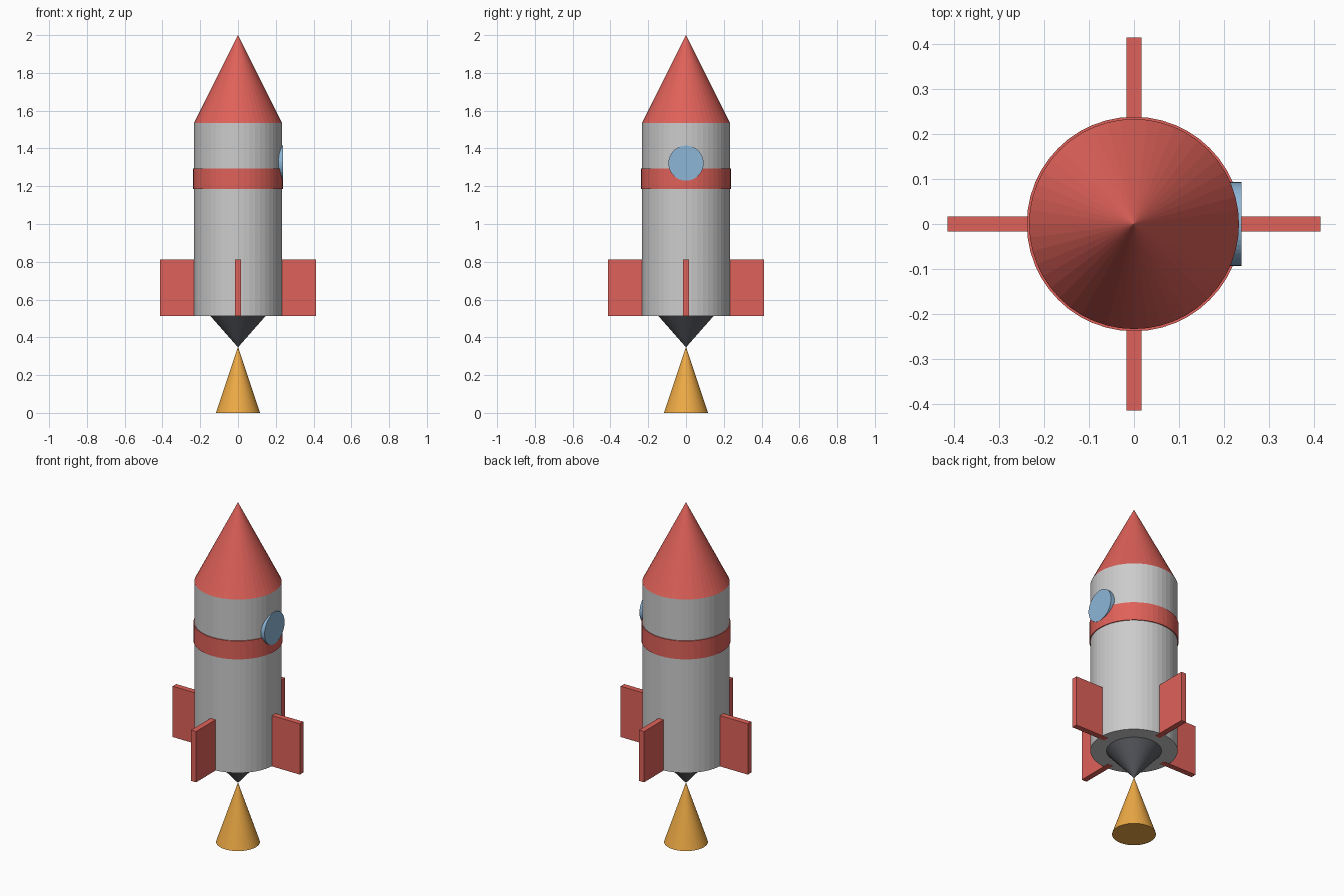
import bpy
from math import pi, cos, sin

if "Cube" in bpy.data.objects:
    bpy.data.objects.remove(bpy.data.objects["Cube"])

SIDES = 48


def colour(name, rgb):
    m = bpy.data.materials.new(name)
    m.diffuse_color = (*rgb, 1)
    m.use_nodes = True
    m.node_tree.nodes["Principled BSDF"].inputs["Base Color"].default_value = m.diffuse_color
    return m


red = colour("red", (0.74, 0.12, 0.10))
blue = colour("blue", (0.27, 0.47, 0.68))
orange = colour("orange", (0.85, 0.40, 0.06))
dark = colour("dark", (0.11, 0.115, 0.13))


def finish(name, mat):
    ob = bpy.context.object
    ob.name = name
    if mat:
        ob.data.materials.append(mat)
    return ob


def cone(name, z0, z1, r0, r1, mat=None):
    """Upright cone or cylinder from z0 to z1."""
    bpy.ops.mesh.primitive_cone_add(vertices=SIDES, radius1=r0, radius2=r1,
                                    depth=z1 - z0, location=(0, 0, (z0 + z1) / 2))
    return finish(name, mat)


# Hull, nose and raised band
cone("body", 0.514, 1.535, 0.233, 0.233)
cone("nose_cone", 1.535, 2.0, 0.233, 0, red)
cone("band", 1.185, 1.293, 0.238, 0.238, red)

# Engine: nozzle points down and meets the flame tip
cone("nozzle", 0.347, 0.514, 0, 0.147, dark)
cone("flame", 0.0, 0.35, 0.117, 0, orange)

# Round window on the +x side
bpy.ops.mesh.primitive_cylinder_add(vertices=SIDES, radius=0.093, depth=0.048,
                                    location=(0.214, 0, 1.322), rotation=(0, pi / 2, 0))
finish("window", blue)

# Four fins, set slightly into the hull
inner, outer, z0, z1 = 0.195, 0.414, 0.513, 0.812
for i in range(4):
    a, r = i * pi / 2, (inner + outer) / 2
    bpy.ops.mesh.primitive_cube_add(size=1, location=(r * cos(a), r * sin(a), (z0 + z1) / 2),
                                    rotation=(0, 0, a))
    fin = finish(f"fin_{i + 1}", red)
    fin.scale = (outer - inner, 0.033, z1 - z0)
